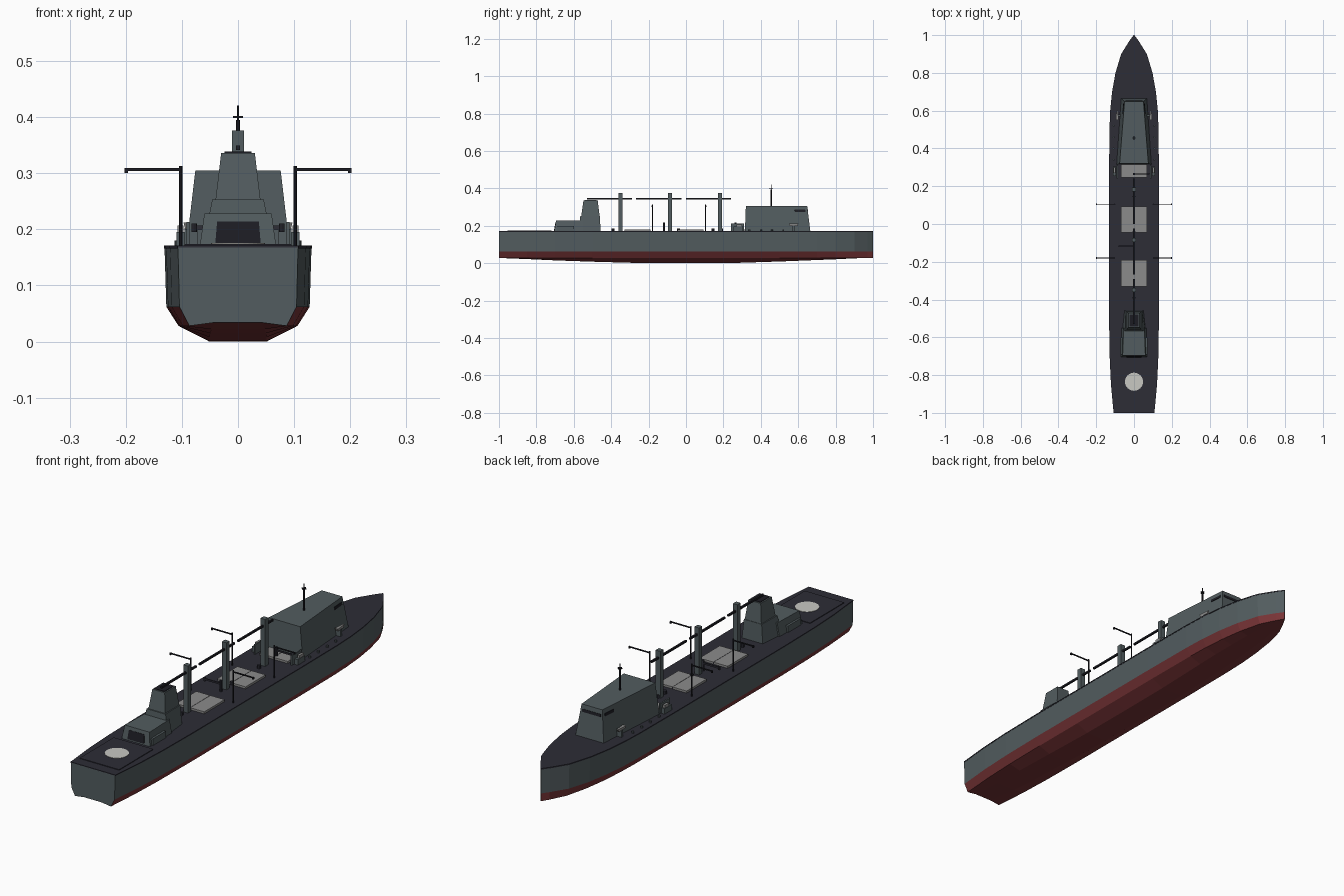
import bpy, bmesh, math
from mathutils import Vector

if "Cube" in bpy.data.objects:
    bpy.data.objects.remove(bpy.data.objects["Cube"])


def material(name, r, g, b):
    m = bpy.data.materials.new(name)
    m.diffuse_color = (r, g, b, 1)
    m.use_nodes = True
    m.node_tree.nodes["Principled BSDF"].inputs["Base Color"].default_value = m.diffuse_color
    return m


GREY = material("hull grey", 0.085, 0.108, 0.115)
RED = material("antifouling red", 0.19, 0.035, 0.038)
DECK = material("deck navy", 0.026, 0.026, 0.037)
LIGHT = material("hatch grey", 0.26, 0.26, 0.26)
WHITE = material("pad white", 0.58, 0.58, 0.54)
BLACK = material("window black", 0.012, 0.012, 0.017)


def finish(name, bm, *mats):
    bmesh.ops.recalc_face_normals(bm, faces=bm.faces)
    me = bpy.data.meshes.new(name)
    bm.to_mesh(me)
    bm.free()
    for m in mats:
        me.materials.append(m)
    ob = bpy.data.objects.new(name, me)
    bpy.context.collection.objects.link(ob)
    return ob


def solid(name, low, high, mat):
    """Closed prism between two matching rings of points."""
    bm = bmesh.new()
    a = [bm.verts.new(p) for p in low]
    b = [bm.verts.new(p) for p in high]
    n = len(a)
    for i in range(n):
        bm.faces.new((a[i], a[(i + 1) % n], b[(i + 1) % n], b[i]))
    bm.faces.new(a[::-1])
    bm.faces.new(b)
    return finish(name, bm, mat)


def quad(ya, wa, yf, wf, z, x=0):
    return [(x - wa, ya, z), (x + wa, ya, z), (x + wf, yf, z), (x - wf, yf, z)]


def box(name, x0, x1, y0, y1, z0, z1, mat):
    c, w = (x0 + x1) / 2, abs(x1 - x0) / 2
    return solid(name, quad(y0, w, y1, w, z0, c), quad(y0, w, y1, w, z1, c), mat)


def cylinder(name, x, y, z0, z1, r, mat, n=8):
    ring = [(x + r * math.cos(2 * math.pi * i / n), y + r * math.sin(2 * math.pi * i / n)) for i in range(n)]
    return solid(name, [(*p, z0) for p in ring], [(*p, z1) for p in ring], mat)


def plate(name, face, u0, u1, v0, v1, mat):
    """Thin plate on a four-cornered face (counter-clockwise from outside)."""
    a, b, c, d = map(Vector, face)
    n = (b - a).cross(d - a).normalized()
    pt = lambda u, v: a.lerp(b, u).lerp(d.lerp(c, u), v)
    ps = [pt(u0, v0), pt(u1, v0), pt(u1, v1), pt(u0, v1)]
    return solid(name, [p - n * .001 for p in ps], [p + n * .0015 for p in ps], mat)


# Hull: y, deck half width, keel height
stations = [(-1, .107, .034), (-.85, .121, .022), (-.7, .128, .015), (-.5, .131, .008), (-.25, .131, .001),
            (0, .131, 0), (.25, .131, .001), (.5, .129, .009), (.6, .125, .013), (.7, .115, .017),
            (.8, .097, .021), (.9, .067, .026), (.97, .023, .028), (1, .001, .03)]
bm = bmesh.new()
rings = []
for y, w, k in stations:
    half = [(w, .168), (w * .975, .062), (w * .81, .028), (w * .39, k)]
    pts = half + [(-x, z) for x, z in reversed(half)]
    rings.append([bm.verts.new((x, y, z)) for x, z in pts])
for a, b in zip(rings, rings[1:]):
    for i in range(8):
        bm.faces.new((a[i], a[(i + 1) % 8], b[(i + 1) % 8], b[i]))
r = rings[0]
bm.faces.new((r[0], r[1], r[6], r[7]))
bm.faces.new((r[1], r[2], r[3], r[4], r[5], r[6]))
bm.faces.new(rings[-1])
for f in bm.faces:
    f.material_index = 1 if f.calc_center_median().z < .06 else 0
for f in bm.faces:                      # grey transom, red only below the bilge
    if all(abs(v.co.y + 1) < 1e-5 for v in f.verts):
        f.material_index = 0
finish("hull", bm, GREY, RED)

# Deck plate and raised stern step
outline = [(w + .001, y) for y, w, k in stations] + [(-w - .001, y) for y, w, k in reversed(stations)]
solid("deck", [(x, y, .166) for x, y in outline], [(x, y, .171) for x, y in outline], DECK)
box("stern_deck_step", -.095, .095, -.955, -.72, .17, .174, DECK)
cylinder("landing_pad", 0, -.835, .173, .1755, .048, WHITE, 32)

# Forward superstructure
low, high = quad(.315, .092, .665, .068, .17), quad(.32, .076, .648, .05, .305)
solid("bridge_block", low, high, GREY)
stbd = (low[1], low[2], high[2], high[1])
port = (low[3], low[0], high[0], high[3])
bow = (low[2], low[3], high[3], high[2])
plate("bridge_window_starboard", stbd, .79, .96, .77, .86, BLACK)
plate("bridge_window_port", port, .04, .21, .77, .86, BLACK)
plate("bridge_window_front", bow, .08, .92, .77, .86, BLACK)
cylinder("bridge_mast", 0, .455, .3, .395, .004, BLACK)
cylinder("mast_tip", 0, .455, .39, .421, .0015, BLACK, 6)
box("mast_yard", -.009, .009, .452, .458, .398, .402, BLACK)
box("mast_yard_long", -.002, .002, .445, .465, .398, .402, BLACK)

# Aft house and funnel
low, high = quad(-.705, .068, -.55, .066, .17), quad(-.695, .06, -.55, .055, .228)
solid("aft_house", low, high, GREY)
plate("hangar_door", (low[0], low[1], high[1], high[0]), .2, .8, .1, .75, BLACK)
solid("funnel_base", quad(-.572, .062, -.457, .05, .17), quad(-.565, .046, -.46, .043, .253), GREY)
solid("funnel", quad(-.56, .04, -.462, .04, .253), quad(-.548, .03, -.472, .03, .336), GREY)
box("funnel_cap", -.024, .024, -.542, -.478, .335, .3385, BLACK)

# Cargo hatches
for y0, y1 in ((-.33, -.19), (-.045, .093), (.245, .318)):
    for s in (-1, 1):
        box("hatch_cover", s * .001, s * .068, y0, y1, .17, .18, LIGHT)
    box("hatch_seam", -.002, .002, y0, y1, .17, .179, DECK)

# Central kingposts with fore-and-aft booms
for y, b0, b1 in ((-.35, -.53, -.29), (-.085, -.267, -.025), (.182, 0, .24)):
    box("kingpost", -.011, .011, y - .011, y + .011, .17, .376, GREY)
    box("cargo_boom", -.004, .004, b0, b1, .341, .349, BLACK)

# Side replenishment poles with outboard arms
for y in (-.18, .105):
    for s in (-1, 1):
        cylinder("side_pole", s * .102, y, .17, .313, .003, BLACK)
        box("side_arm", s * .1, s * .2, y - .002, y + .002, .304, .309, BLACK)
        box("arm_hook", s * .196, s * .202, y - .004, y + .004, .300, .309, BLACK)

# Deck cranes
for y, s in ((-.118, -1), (.265, 1)):
    cylinder("crane_post", 0, y, .17, .218, .006, DECK)
    box("crane_jib", 0, s * .078, y - .003, y + .003, .2, .207, DECK)
    cylinder("crane_end", s * .078, y, .195, .21, .005, DECK)

# Vents on the centreline
for y in (-.39, .145, .19, -.04):
    cylinder("deck_vent", .0, y, .17, .185, .008, DECK)

# Mirrored fittings: boats, lockers, bollards, house wings
for s in (-1, 1):
    solid("rescue_boat", quad(.555, .005, .595, .004, .2, s * .089), quad(.55, .008, .602, .003, .212, s * .089), LIGHT)
    box("boat_davit", s * .07, s * .095, .57, .58, .17, .202, GREY)
    box("side_locker", s * .095, s * .11, .255, .305, .171, .195, GREY)
    box("locker_top", s * .097, s * .108, .27, .3, .195, .207, LIGHT)
    box("locker_frame", s * .086, s * .092, .24, .31, .171, .213, GREY)
    for y in (.34, .4, .46, .52):
        cylinder("bollard", s * .108, y, .17, .18, .005, GREY)
    box("house_locker", s * .062, s * .072, -.69, -.6, .171, .2, GREY)
